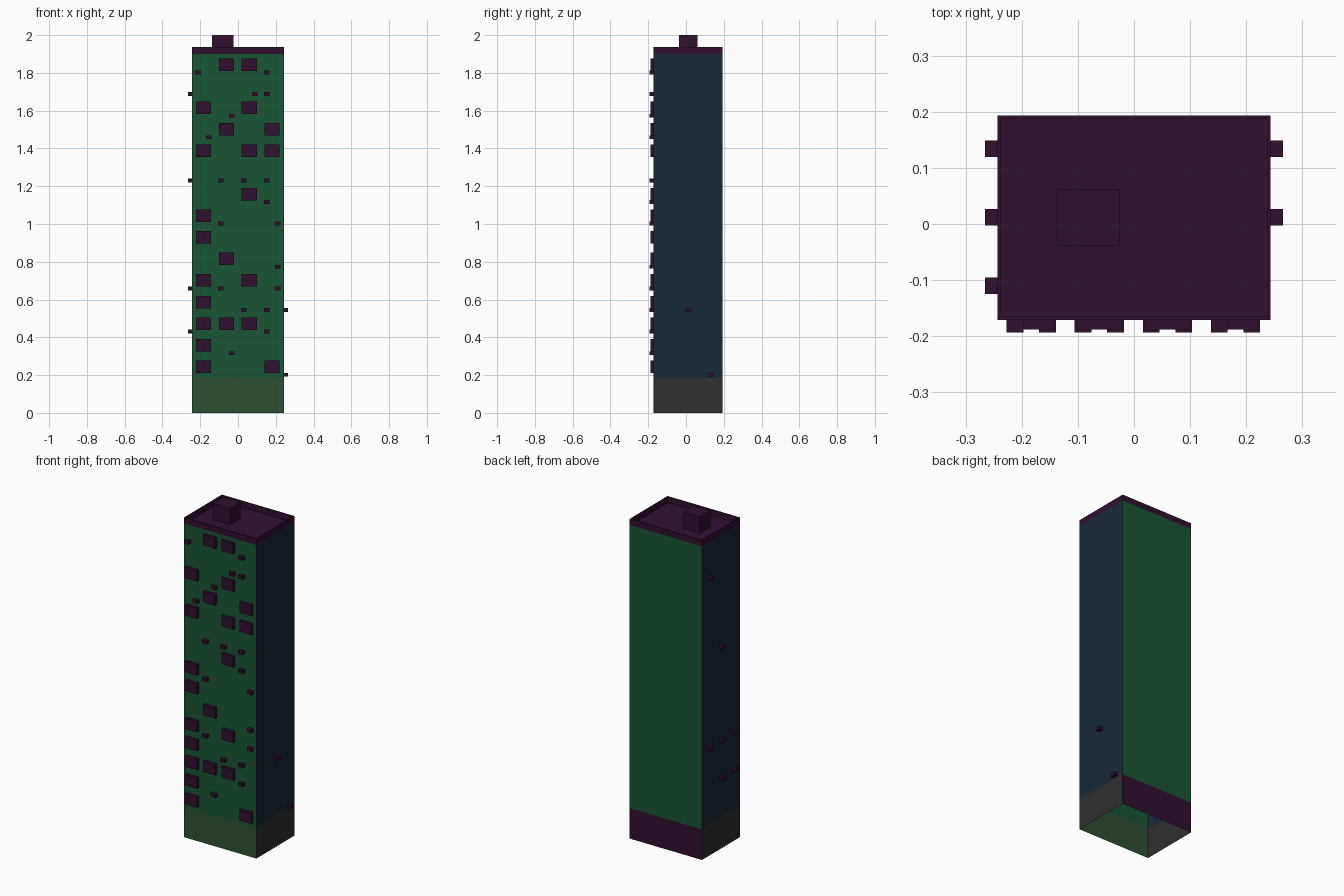
import bpy, bmesh
from mathutils import Vector

if "Cube" in bpy.data.objects:
    bpy.data.objects.remove(bpy.data.objects["Cube"])

X = 0.243                  # half width of the tower
Y0, Y1 = -0.171, 0.1935    # front and back wall planes
Z_BASE, Z_DECK, Z_RIM, Z_TOP = 0.185, 1.90, 1.936, 2.0


def material(name, rgb):
    m = bpy.data.materials.new(name)
    m.diffuse_color = (*rgb, 1)
    m.use_nodes = True
    m.node_tree.nodes["Principled BSDF"].inputs["Base Color"].default_value = m.diffuse_color
    return m


GREEN = material("green_wall", (0.010, 0.090, 0.035))
NAVY = material("navy_wall", (0.009, 0.023, 0.037))
OLIVE = material("olive_base", (0.027, 0.083, 0.031))
GREY = material("grey_base", (0.028, 0.028, 0.030))
PURPLE = material("purple_trim", (0.031, 0.005, 0.028))


def finish(name, bm, mats):
    mesh = bpy.data.meshes.new(name)
    bm.to_mesh(mesh)
    bm.free()
    for m in mats:
        mesh.materials.append(m)
    ob = bpy.data.objects.new(name, mesh)
    bpy.context.collection.objects.link(ob)
    return ob


def wall_ring(name, z0, z1, mats, slots):
    """Four open walls; slots give the material of front, right, back, left."""
    bm = bmesh.new()
    pts = [(-X, Y0), (X, Y0), (X, Y1), (-X, Y1)]
    low = [bm.verts.new((x, y, z0)) for x, y in pts]
    high = [bm.verts.new((x, y, z1)) for x, y in pts]
    for i in range(4):
        j = (i + 1) % 4
        f = bm.faces.new((low[i], low[j], high[j], high[i]))
        f.material_index = slots[i]
    finish(name, bm, mats)


def add_box(bm, lo, hi, hidden):
    """Box without the face that sits against the wall (facing 'hidden')."""
    lo, hi = Vector(lo), Vector(hi)
    verts = bmesh.ops.create_cube(bm, size=1)["verts"]
    for v in verts:
        v.co = (lo + hi) / 2 + v.co * (hi - lo)
    faces = {f for v in verts for f in v.link_faces}
    for f in faces:
        f.normal_update()
    back = [f for f in faces if f.normal.dot(Vector(hidden)) > 0.9]
    bmesh.ops.delete(bm, geom=back, context='FACES_ONLY')


# Ground floor and tower shaft, open underneath
wall_ring("ground_floor_walls", 0, Z_BASE, [OLIVE, GREY, PURPLE], (0, 1, 2, 1))
wall_ring("tower_walls", Z_BASE, Z_DECK, [GREEN, NAVY], (0, 1, 0, 1))

# Roof: slab with an inset, sunken deck leaving a thin parapet
wall_ring("parapet_outer", Z_DECK, Z_RIM, [PURPLE], (0, 0, 0, 0))
bm = bmesh.new()
top = bm.faces.new([bm.verts.new((x, y, Z_RIM)) for x, y in
                    ((-X, Y0), (X, Y0), (X, Y1), (-X, Y1))])
bm.normal_update()
bmesh.ops.inset_region(bm, faces=[top], thickness=0.009, use_boundary=True)
deck = bmesh.ops.extrude_face_region(bm, geom=[top])["geom"]
bmesh.ops.translate(bm, vec=(0, 0, Z_DECK - Z_RIM),
                    verts=[g for g in deck if isinstance(g, bmesh.types.BMVert)])
if top.is_valid:
    bmesh.ops.delete(bm, geom=[top], context='FACES_ONLY')
finish("roof_deck_and_parapet", bm, [PURPLE])

# Roof hut
bm = bmesh.new()
add_box(bm, (-0.137, -0.038, Z_DECK), (-0.025, 0.062, Z_TOP), (0, 0, -1))
finish("roof_hut", bm, [PURPLE])


def row_z(row):
    return 0.244 + 0.1143 * row


def col_x(col):
    return -0.183 + 0.1213 * col


# Window boxes on the front: row -> columns
windows = {0: (0, 3), 1: (0,), 2: (0, 1, 2), 3: (0,), 4: (0, 2), 5: (1,), 6: (0,),
           7: (0,), 8: (2,), 10: (0, 2, 3), 11: (1, 3), 12: (0, 2), 14: (1, 2)}
bm = bmesh.new()
for row, cols in windows.items():
    for c in cols:
        x, z = col_x(c), row_z(row)
        add_box(bm, (x - 0.04, Y0 - 0.017, z - 0.033), (x + 0.04, Y0, z + 0.033), (0, 1, 0))
finish("window_boxes", bm, [PURPLE])

# Small air conditioners on the front: row -> half columns
units = {1: (3,), 2: (6,), 3: (4, 6), 4: (2, 7), 5: (7,), 7: (2, 7), 8: (6,),
         9: (2, 4, 6), 11: (1,), 12: (3,), 13: (5, 6), 14: (0, 6)}
bm = bmesh.new()
for row, cols in units.items():
    for c in cols:
        x, z = col_x(c // 2) + (0.029 if c % 2 else -0.029), row_z(row) - 0.042
        add_box(bm, (x - 0.015, Y0 - 0.0225, z - 0.01), (x + 0.015, Y0, z + 0.01), (0, 1, 0))
finish("front_air_units", bm, [PURPLE])

# Small air conditioners on the sides: (side, row, y)
FRONT, MID, BACK = -0.110, 0.012, 0.134
side_units = [(-1, 13, BACK), (-1, 9, MID), (-1, 4, FRONT), (-1, 4, MID), (-1, 4, BACK),
              (-1, 2, FRONT), (-1, 2, MID), (1, 3, MID), (1, 0, BACK)]
bm = bmesh.new()
for s, row, y in side_units:
    z = row_z(row) - 0.042
    xa, xb = sorted((s * X, s * (X + 0.0225)))
    add_box(bm, (xa, y - 0.015, z - 0.01), (xb, y + 0.015, z + 0.01), (-s, 0, 0))
finish("side_air_units", bm, [PURPLE])
